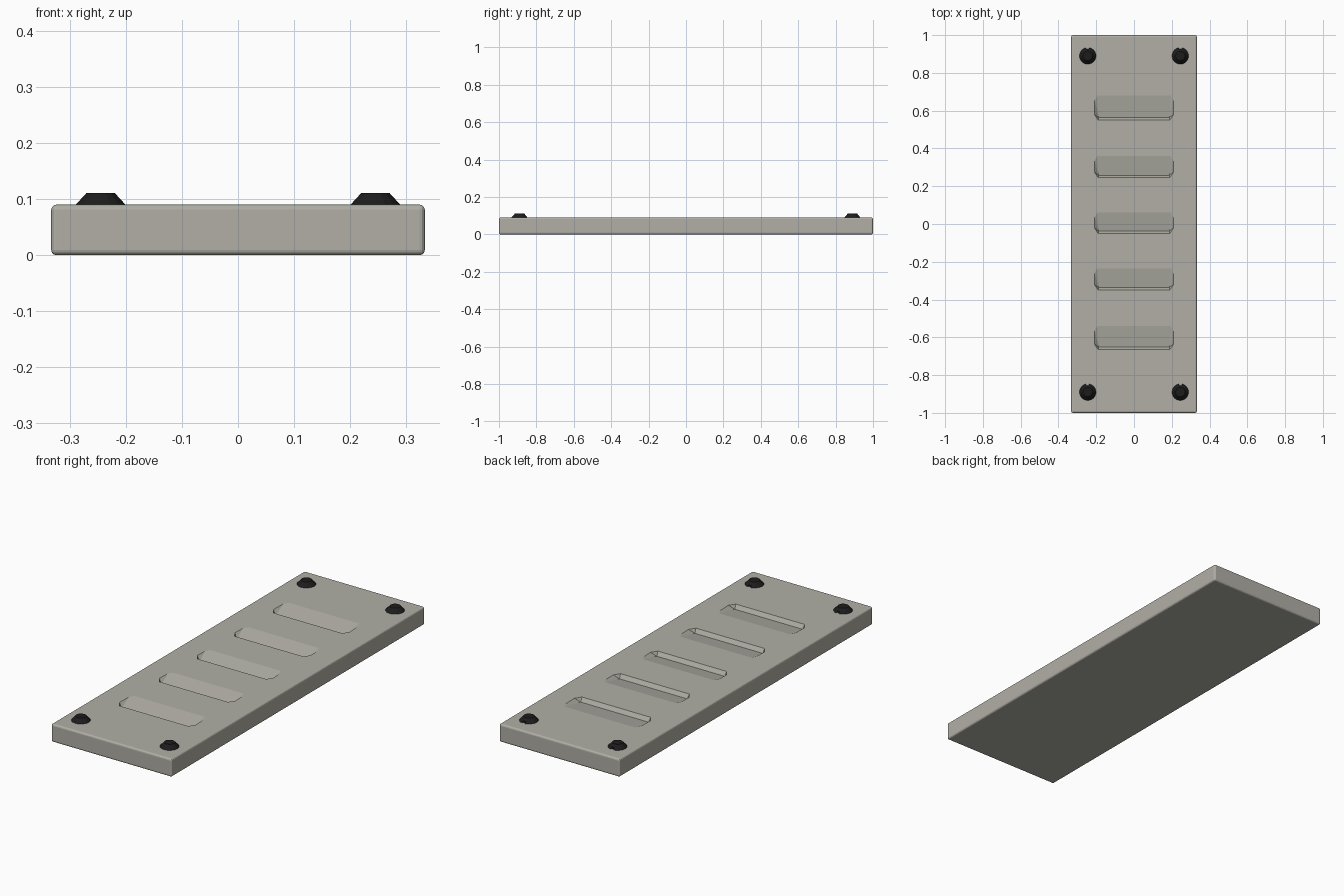
import bpy, bmesh, math
from mathutils import Matrix

default = bpy.data.objects.get("Cube")
if default:
    bpy.data.objects.remove(default, do_unlink=True)

TOP = 0.09


def material(name, rgb):
    mat = bpy.data.materials.new(name)
    mat.use_nodes = True
    mat.diffuse_color = (*rgb, 1)
    mat.node_tree.nodes["Principled BSDF"].inputs["Base Color"].default_value = (*rgb, 1)
    return mat


stone = material("warm grey", (0.44, 0.43, 0.38))
black = material("black metal", (0.012, 0.012, 0.012))


def finish(name, bm, mat, helper=False):
    bmesh.ops.recalc_face_normals(bm, faces=bm.faces)
    mesh = bpy.data.meshes.new(name)
    bm.to_mesh(mesh)
    bm.free()
    mesh.materials.append(mat)
    obj = bpy.data.objects.new(name, mesh)
    bpy.context.collection.objects.link(obj)
    if helper:
        obj.hide_render = True
        obj.hide_viewport = True
        obj.display_type = 'WIRE'
    return obj


def box(size, centre):
    bm = bmesh.new()
    bmesh.ops.create_cube(bm, size=1, matrix=Matrix.Translation(centre) @ Matrix.Diagonal((*size, 1)))
    return bm


def cut(obj, cutter):
    mod = obj.modifiers.new("cut", 'BOOLEAN')
    mod.operation = 'DIFFERENCE'
    mod.solver = 'EXACT'
    mod.object = cutter


# Panel with softened edges
bm = box((0.666, 2, TOP), (0, 0, TOP / 2))
bmesh.ops.bevel(bm, geom=bm.edges[:], offset=0.009, segments=3, profile=0.5, affect='EDGES')
panel = finish("panel", bm, stone)

# Sloping scoops: shallow at the back, deep along the front lip
for i, (front, back) in enumerate([(0.55, 0.68), (0.245, 0.36), (-0.05, 0.06),
                                   (-0.35, -0.235), (-0.665, -0.54)]):
    bm = bmesh.new()
    for s in (-1, 1):
        for x, y in [(0.195, back), (0.208, back - 0.025), (0.21, front + 0.03), (0.19, front)]:
            for z in (TOP, TOP + 0.03):
                bm.verts.new((s * x, y, z))
        bm.verts.new((s * 0.187, front + 0.013, TOP - 0.02))
    bmesh.ops.convex_hull(bm, input=bm.verts[:])
    cut(panel, finish(f"scoop_cutter_{i + 1}", bm, stone, True))

# Low conical bolts with a small notch toward the back
for x, side in ((0.245, "left"), (-0.245, "right")):
    for y, end in ((-0.89, "front"), (0.89, "back")):
        bm = bmesh.new()
        bmesh.ops.create_cone(bm, cap_ends=True, segments=16, radius1=0.047, radius2=0.025,
                              depth=0.024, matrix=Matrix.Translation((x, y, TOP + 0.009)))
        bolt = finish(f"bolt_{end}_{side}", bm, black)
        notch = box((0.016, 0.02, 0.03), (x, y + 0.046, TOP + 0.005))
        cut(bolt, finish(f"notch_cutter_{end}_{side}", notch, black, True))
